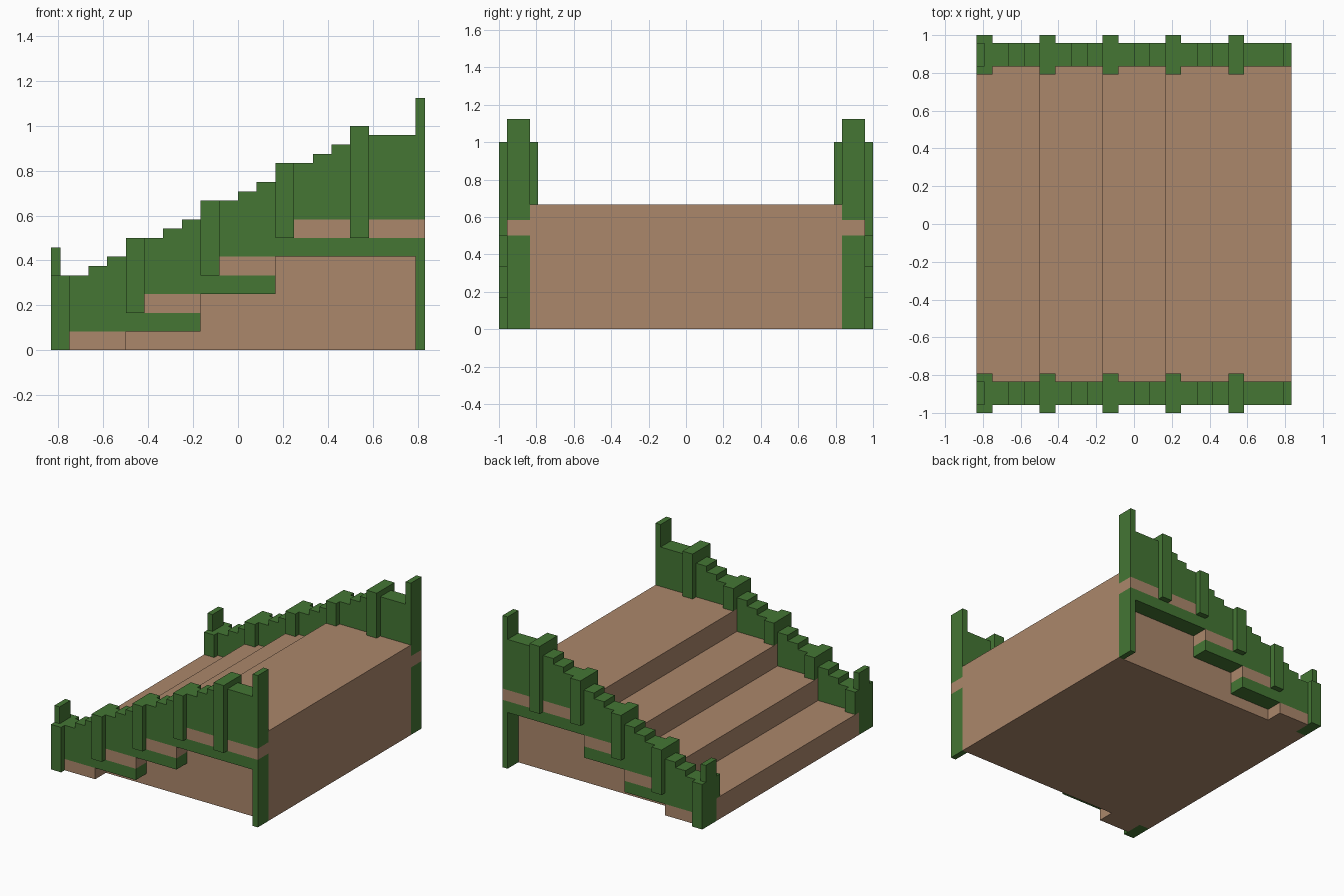
import bpy, bmesh

U = 1 / 24  # grid unit

cube = bpy.data.objects.get("Cube")
if cube:
    bpy.data.objects.remove(cube, do_unlink=True)


def make_material(name, rgb):
    m = bpy.data.materials.new(name)
    m.use_nodes = True
    m.diffuse_color = (*rgb, 1)
    m.node_tree.nodes["Principled BSDF"].inputs["Base Color"].default_value = (*rgb, 1)
    return m


brown = make_material("step brown", (0.407, 0.242, 0.147))
green = make_material("rail green", (0.058, 0.181, 0.034))


def extrude(name, profile, y0, y1, mat):
    """Extrude an x-z profile (grid units) from y0 to y1."""
    bm = bmesh.new()
    face = bm.faces.new([bm.verts.new((x * U, y0 * U, z * U)) for x, z in profile])
    geom = bmesh.ops.extrude_face_region(bm, geom=[face])["geom"]
    bmesh.ops.translate(bm, vec=(0, (y1 - y0) * U, 0),
                        verts=[g for g in geom if isinstance(g, bmesh.types.BMVert)])
    bmesh.ops.recalc_face_normals(bm, faces=bm.faces)
    mesh = bpy.data.meshes.new(name)
    bm.to_mesh(mesh)
    bm.free()
    mesh.materials.append(mat)
    obj = bpy.data.objects.new(name, mesh)
    bpy.context.collection.objects.link(obj)
    return obj


def rect(x0, x1, z0, z1):
    return [(x0, z0), (x1, z0), (x1, z1), (x0, z1)]


def stepped(base, runs):
    """Profile with a flat base and a stepped top; runs are (x0, x1, top)."""
    pts = [(runs[-1][1], base), (runs[0][0], base)]
    for x0, x1, z in runs:
        pts += [(x0, z), (x1, z)]
    return pts


# Stair body: four steps, the last one a deep landing
extrude("stair_body", stepped(0, [(-20, -12, 4), (-12, -4, 8), (-4, 4, 12), (4, 20, 16)]),
        -20, 20, brown)

# Per bay: post start, post bottom, post top, inner (tread) height
posts = [(-20, 0, 8, 4), (-12, 4, 12, 8), (-4, 8, 16, 12), (4, 12, 20, 16), (12, 12, 24, 16)]

for side, s in (("right", -1), ("left", 1)):
    # Posts, with an inner lip standing on the tread
    for i, (x, z0, z1, tread) in enumerate(posts, 1):
        extrude(f"post_{i}_{side}", rect(x, x + 2, z0, z1), s * 20, s * 24, green)
        extrude(f"post_lip_{i}_{side}", rect(x, x + 2, tread, z1), s * 19, s * 20, green)

    # Sloping bays: tread end, lower trim and stepped panel
    for i in range(4):
        x, z = -20 + 8 * i, 4 * i
        end = 20 if i == 3 else x + 8
        extrude(f"tread_end_{i + 1}_{side}", rect(x + 2, end, z, z + 2), s * 20, s * 23, brown)
        extrude(f"panel_{i + 1}_{side}",
                stepped(z + 2, [(x + 2, x + 4, z + 8), (x + 4, x + 6, z + 9),
                                (x + 6, x + 8, z + 10)]), s * 20, s * 23, green)
        if i:
            extrude(f"trim_{i + 1}_{side}", rect(x, end, z - 2, z), s * 20, s * 23, green)

    # Landing panel rising into the tall end post, its leg and the low finial
    extrude(f"landing_panel_{side}", stepped(14, [(14, 19, 23), (19, 20, 27)]),
            s * 20, s * 23, green)
    extrude(f"end_leg_{side}", rect(19, 20, 0, 10), s * 20, s * 23, green)
    extrude(f"finial_{side}", rect(-20, -19, 8, 11), s * 20, s * 23, green)
